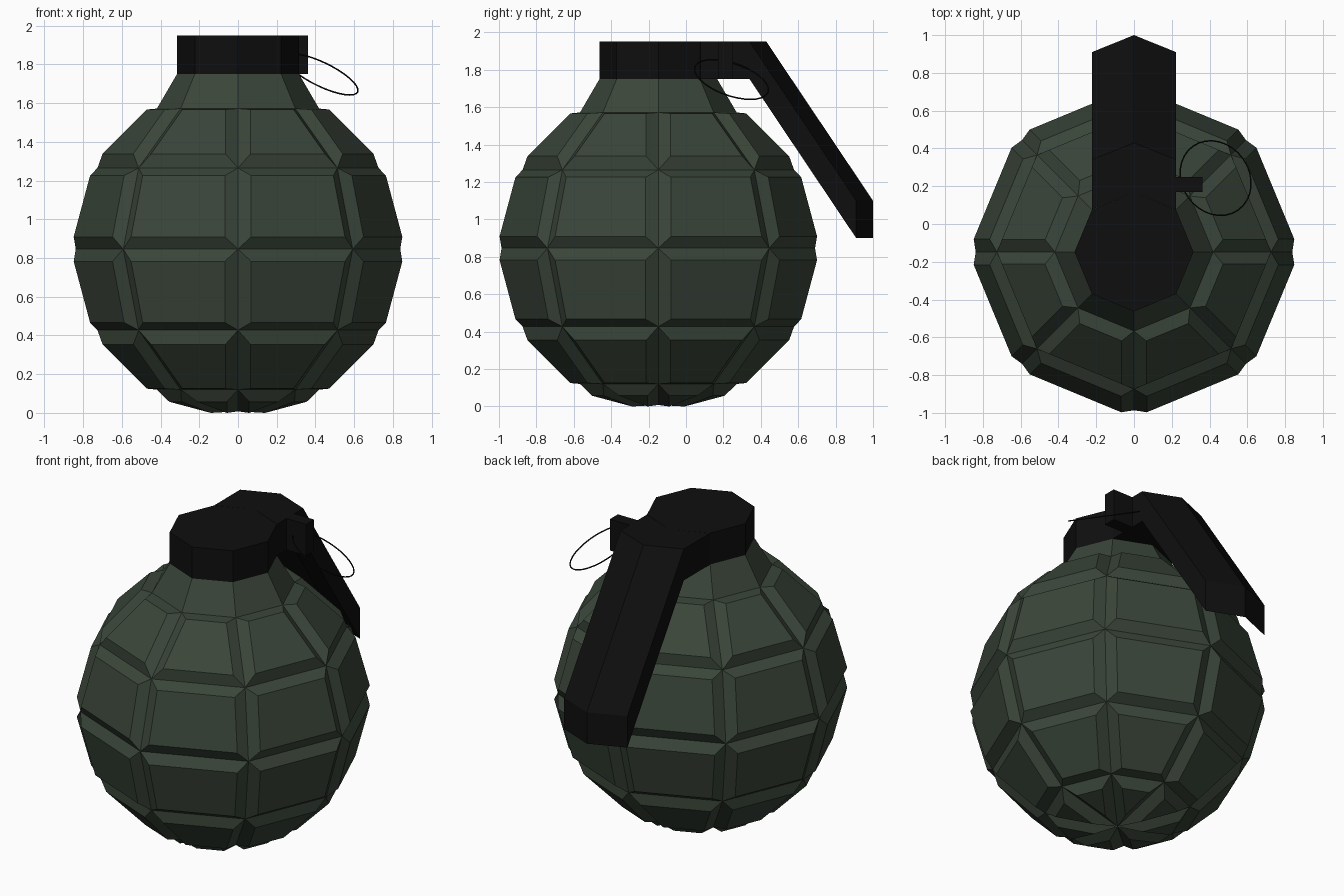
import bpy, bmesh, math
from mathutils import Vector

cube = bpy.data.objects.get("Cube")
if cube:
    bpy.data.objects.remove(cube, do_unlink=True)


def make_material(name, colour):
    mat = bpy.data.materials.new(name)
    mat.use_nodes = True
    mat.diffuse_color = colour
    mat.node_tree.nodes["Principled BSDF"].inputs["Base Color"].default_value = colour
    return mat


green = make_material("olive_green", (0.042, 0.060, 0.041, 1))
black = make_material("matt_black", (0.0045, 0.0045, 0.0045, 1))


def finish(bm, name, mat):
    bmesh.ops.recalc_face_normals(bm, faces=bm.faces)
    mesh = bpy.data.meshes.new(name)
    bm.to_mesh(mesh)
    bm.free()
    mesh.materials.append(mat)
    obj = bpy.data.objects.new(name, mesh)
    bpy.context.collection.objects.link(obj)
    return obj


AXIS_Y = -0.148
RADIUS, MID_Z = 0.838, 0.846
CAP_R, CAP_Z, CAP_H = 0.315, 1.75, 0.2

# Body: coarse sphere with every panel raised, leaving grooves between
bm = bmesh.new()
bmesh.ops.create_uvsphere(bm, u_segments=8, v_segments=6, radius=RADIUS)
pole = max(bm.verts, key=lambda v: v.co.z)
bmesh.ops.delete(bm, geom=[pole], context='VERTS')
bmesh.ops.recalc_face_normals(bm, faces=bm.faces)
if sum(f.normal.dot(f.calc_center_median()) for f in bm.faces) < 0:
    bmesh.ops.reverse_faces(bm, faces=bm.faces)
rim = [e for e in bm.edges if e.is_boundary]
bmesh.ops.inset_individual(bm, faces=bm.faces[:], thickness=0.053, depth=0.05,
                           use_even_offset=True)

# Neck: the open rim drawn up to the cap
rim = [e for e in bm.edges if e.is_boundary]
ring = bmesh.ops.extrude_edge_only(bm, edges=rim)["geom"]
for v in (g for g in ring if isinstance(g, bmesh.types.BMVert)):
    flat = Vector((v.co.x, v.co.y, 0)).normalized() * CAP_R
    v.co = (flat.x, flat.y, CAP_Z - MID_Z)
bmesh.ops.holes_fill(bm, edges=[e for e in bm.edges if e.is_boundary])
body = finish(bm, "body", green)
body.location = (0, AXIS_Y, MID_Z)

# Cap: octagonal block on the neck
bm = bmesh.new()
bmesh.ops.create_cone(bm, cap_ends=True, segments=8, radius1=CAP_R, radius2=CAP_R, depth=CAP_H)
cap = finish(bm, "cap", black)
# Turn the octagon so a corner faces the front, whatever the start angle
first = cap.data.vertices[0].co
cap.rotation_euler.z = -math.atan2(first.y, first.x)
cap.location = (0, AXIS_Y, CAP_Z + CAP_H / 2)

# Safety lever: ridged section swept back, then down
bm = bmesh.new()
half = CAP_R * math.sqrt(0.5)
section = [(-half, -0.09, 0), (0, 0, 0), (half, -0.09, 0),
           (half, -0.09, CAP_H), (0, 0, CAP_H), (-half, -0.09, CAP_H)]
path = [(AXIS_Y + CAP_R, CAP_Z), (0.43, CAP_Z), (1.0, 0.9)]
rows = [[bm.verts.new((x, y + py, z + pz)) for x, y, z in section] for py, pz in path]
for a, b in zip(rows, rows[1:]):
    for i in range(6):
        j = (i + 1) % 6
        bm.faces.new((a[i], a[j], b[j], b[i]))
for row in (rows[0], rows[-1]):
    bm.faces.new((row[0], row[1], row[4], row[5]))
    bm.faces.new((row[1], row[2], row[3], row[4]))
finish(bm, "safety_lever", black)

# Pin block on the left side of the lever
bm = bmesh.new()
bmesh.ops.create_cube(bm, size=1)
for v in bm.verts:
    v.co = (0.28 + v.co.x * 0.165, 0.21 + v.co.y * 0.08, CAP_Z + CAP_H * (0.5 + v.co.z))
finish(bm, "pin_block", black)

# Pull ring: thin tilted hoop
bpy.ops.mesh.primitive_torus_add(major_segments=32, minor_segments=6,
                                 major_radius=0.207, minor_radius=0.004)
pull_ring = bpy.context.object
pull_ring.name = "pull_ring"
pull_ring.location = (0.432, 0.243, 1.748)
pull_ring.rotation_euler = Vector((0.42, 0.295, 0.858)).to_track_quat('Z', 'Y').to_euler()
pull_ring.data.materials.append(black)
bpy.ops.object.shade_smooth_by_angle()
